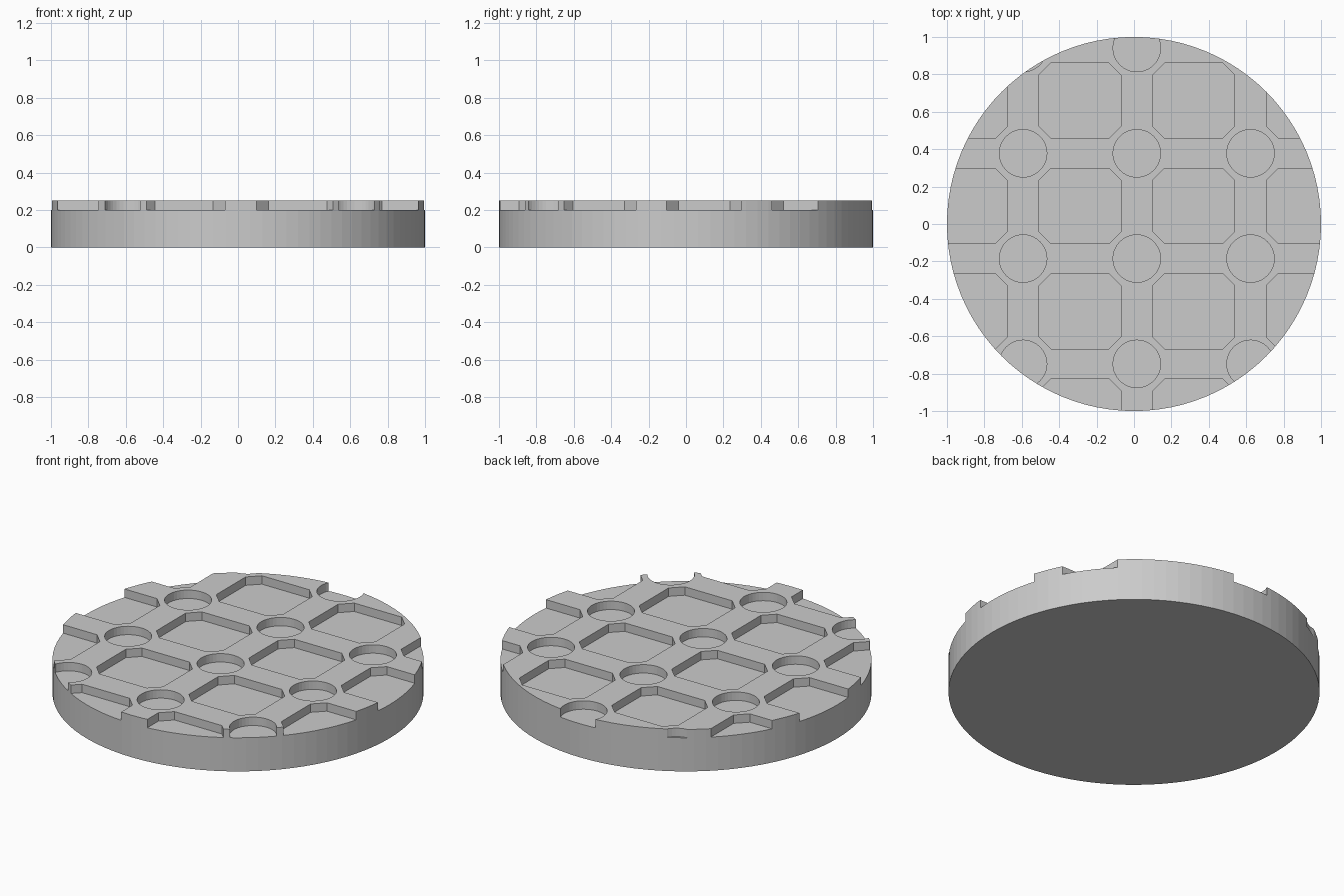
import bpy, bmesh, math
from mathutils import Vector

cube = bpy.data.objects.get("Cube")
if cube:
    bpy.data.objects.remove(cube, do_unlink=True)

HEIGHT, FLOOR = 0.25, 0.2
HALF_X, HALF_Y, CHAMFER, HOLE_R = 0.085, 0.081, 0.063, 0.127
node_x = [0.015 + 0.608 * i for i in range(-2, 3)]
node_y = [-0.748 + 0.563 * j for j in range(-1, 4)]

stone = bpy.data.materials.new("grey")
stone.use_nodes = True
GREY = (0.6, 0.6, 0.6, 1)
stone.diffuse_color = GREY
stone.node_tree.nodes["Principled BSDF"].inputs["Base Color"].default_value = GREY


def circle(cx, cy, r, n):
    return [(cx + r * math.cos(2 * math.pi * k / n),
             cy + r * math.sin(2 * math.pi * k / n)) for k in range(n)]


def pocket(x0, x1, y0, y1):
    """Rectangle outline with chamfered corners."""
    c = CHAMFER
    return [(x0 + c, y0), (x1 - c, y0), (x1, y0 + c), (x1, y1 - c),
            (x1 - c, y1), (x0 + c, y1), (x0, y1 - c), (x0, y0 + c)]


def prism_object(name, outlines, z0, z1):
    bm = bmesh.new()
    for outline in outlines:
        face = bm.faces.new([bm.verts.new((x, y, z0)) for x, y in outline])
        ext = bmesh.ops.extrude_face_region(bm, geom=[face], use_keep_orig=True)
        top = [v for v in ext["geom"] if isinstance(v, bmesh.types.BMVert)]
        bmesh.ops.translate(bm, vec=Vector((0, 0, z1 - z0)), verts=top)
    bmesh.ops.recalc_face_normals(bm, faces=bm.faces)
    mesh = bpy.data.meshes.new(name)
    bm.to_mesh(mesh)
    bm.free()
    mesh.materials.append(stone)
    obj = bpy.data.objects.new(name, mesh)
    bpy.context.collection.objects.link(obj)
    return obj


# Round base, full height
base = prism_object("round_base", [circle(0, 0, 1, 96)], 0, HEIGHT)

# Square pockets between the lattice bars, and round holes at the crossings
outlines = [pocket(xa + HALF_X, xb - HALF_X, ya + HALF_Y, yb - HALF_Y)
            for xa, xb in zip(node_x, node_x[1:])
            for ya, yb in zip(node_y, node_y[1:])]
outlines += [circle(x, y, HOLE_R, 40) for x in node_x[1:4] for y in node_y[1:]]
cutter = prism_object("recess_cutter", outlines, FLOOR, HEIGHT + 0.1)
cutter.hide_render = True

# Sink the recesses into the base
mod = base.modifiers.new("recesses", "BOOLEAN")
mod.operation = "DIFFERENCE"
mod.solver = "EXACT"
mod.object = cutter
bpy.context.view_layer.objects.active = base
base.select_set(True)
bpy.ops.object.modifier_apply(modifier=mod.name)
bpy.data.objects.remove(cutter, do_unlink=True)
